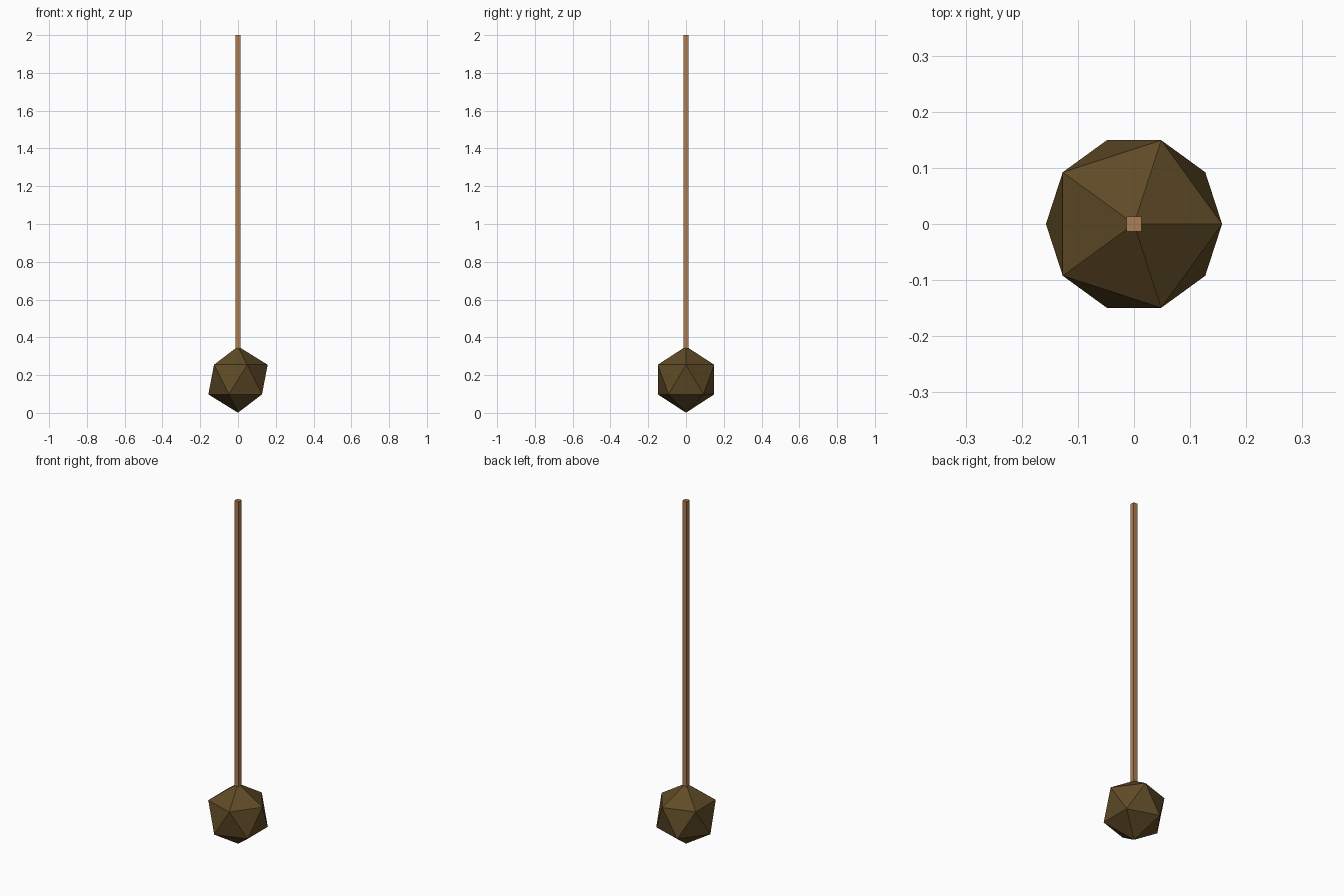
import bpy

if "Cube" in bpy.data.objects:
    bpy.data.objects.remove(bpy.data.objects["Cube"])


def material(name, rgb):
    m = bpy.data.materials.new(name)
    m.diffuse_color = (*rgb, 1.0)
    m.use_nodes = True
    m.node_tree.nodes["Principled BSDF"].inputs["Base Color"].default_value = m.diffuse_color
    return m


R = 0.1755            # ball radius
W = 0.0265            # shaft width
TOP = 2.0             # overall height
BOTTOM = 0.2          # shaft end hidden inside the ball

# faceted ball head resting on the ground
bpy.ops.mesh.primitive_ico_sphere_add(subdivisions=1, radius=R, location=(0, 0, R + 0.001))
head = bpy.context.object
head.name = "head"
head.data.materials.append(material("dark brown", (0.115, 0.07, 0.02)))

# long square wooden shaft
bpy.ops.mesh.primitive_cube_add(size=1, location=(0, 0, (TOP + BOTTOM) / 2))
shaft = bpy.context.object
shaft.name = "shaft"
shaft.scale = (W, W, TOP - BOTTOM)
bpy.ops.object.transform_apply(location=False, rotation=False, scale=True)
shaft.data.materials.append(material("light wood", (0.42, 0.21, 0.09)))
